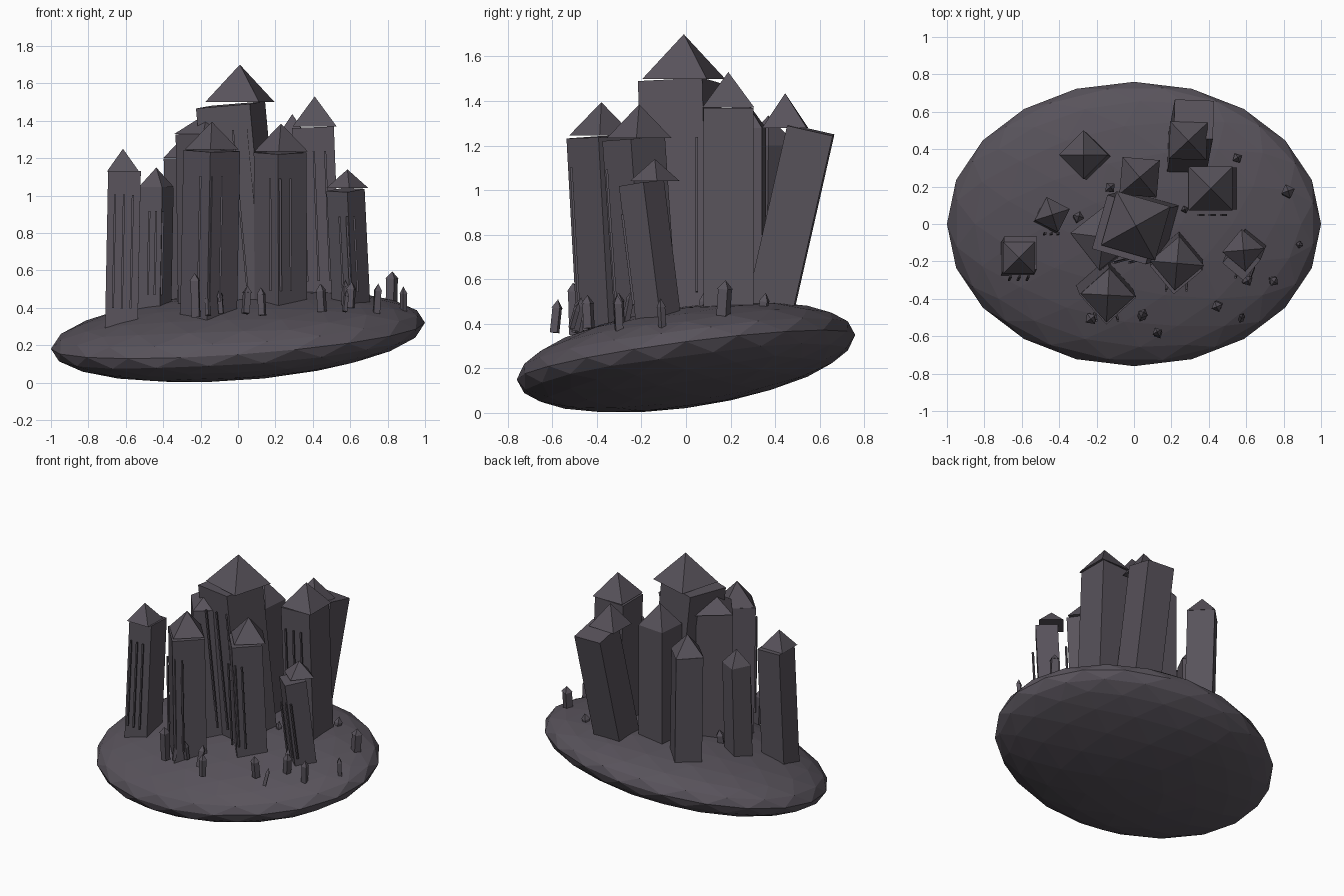
import bpy, bmesh, math, random
from mathutils import Vector, Matrix

if "Cube" in bpy.data.objects:
    bpy.data.objects.remove(bpy.data.objects["Cube"])

random.seed(4)
Z = Vector((0, 0, 1))


def material(name, rgb):
    m = bpy.data.materials.new(name)
    m.diffuse_color = (*rgb, 1)
    m.use_nodes = True
    m.node_tree.nodes["Principled BSDF"].inputs["Base Color"].default_value = m.diffuse_color
    return m


STONE = material("dark violet stone", (0.098, 0.086, 0.105))


def finish(name, bm):
    me = bpy.data.meshes.new(name)
    bmesh.ops.recalc_face_normals(bm, faces=bm.faces)
    bm.to_mesh(me)
    bm.free()
    me.materials.append(STONE)
    ob = bpy.data.objects.new(name, me)
    bpy.context.collection.objects.link(ob)
    return ob


def ground(x, y):
    """Height of the rock's middle plane and of its top surface."""
    mid = 0.25 + 0.07 * x + 0.13 * y
    return mid, mid + 0.218 * math.sqrt(max(0, 1 - x * x - (y / 0.76) ** 2))


def box(bm, matrix, sx, sy, z0, z1):
    m = matrix @ Matrix.Translation((0, 0, (z0 + z1) / 2)) @ Matrix.Diagonal((sx, sy, z1 - z0, 1))
    bmesh.ops.create_cube(bm, size=1, matrix=m)


def pyramid(bm, matrix, side, height):
    m = matrix @ Matrix.Rotation(math.pi / 4, 4, 'Z') @ Matrix.Translation((0, 0, height / 2))
    bmesh.ops.create_cone(bm, cap_ends=True, segments=4, radius1=side / math.sqrt(2),
                          radius2=0, depth=height, matrix=m)


def frame(base, top):
    axis = Vector(top) - Vector(base)
    return Matrix.Translation(base) @ Z.rotation_difference(axis).to_matrix().to_4x4(), axis.length


# Floating rock: a faceted, flattened and sheared ball
bm = bmesh.new()
bmesh.ops.create_icosphere(bm, subdivisions=3, radius=1)
for v in bm.verts:
    x, y, z = v.co
    v.co = (x, 0.76 * y, 0.25 + 0.07 * x + 0.10 * y + 0.218 * z)
finish("floating_rock", bm)

# Towers: name, base xy, body top xyz, side, turn, roof xy, roof z, roof side, apex z, has slats
TOWERS = [
    ("main", (0.07, 0), (-0.04, -0.03, 1.485), 0.30, -16, (0.01, -0.01), 1.50, 0.30, 1.70, True),
    ("far_left", (-0.625, -0.19), (-0.607, -0.155, 1.13), 0.175, 0, (-0.615, -0.18), 1.13, 0.17, 1.25, True),
    ("left", (-0.45, 0.04), (-0.435, 0.05, 1.045), 0.135, -27, (-0.437, 0.05), 1.045, 0.14, 1.15, True),
    ("back_left", (-0.25, 0.36), (-0.27, 0.37, 1.20), 0.18, 45, (-0.27, 0.37), 1.20, 0.185, 1.335, False),
    ("inner_left", (-0.15, -0.08), (-0.165, -0.08, 1.33), 0.24, 38, (-0.165, -0.07), 1.33, 0.25, 1.44, False),
    ("front_left", (-0.16, -0.33), (-0.14, -0.385, 1.24), 0.215, 42, (-0.14, -0.38), 1.245, 0.205, 1.395, True),
    ("front_right", (0.23, -0.17), (0.225, -0.235, 1.23), 0.20, 40, (0.23, -0.21), 1.235, 0.205, 1.385, True),
    ("far_right", (0.61, -0.11), (0.575, -0.20, 1.03), 0.145, 50, (0.585, -0.14), 1.04, 0.16, 1.14, True),
    ("right", (0.44, 0.19), (0.40, 0.19, 1.365), 0.225, 0, (0.41, 0.19), 1.37, 0.235, 1.53, True),
    ("back_right", (0.28, 0.35), (0.32, 0.56, 1.27), 0.21, -2, (0.29, 0.445), 1.28, 0.20, 1.435, False),
    ("back_middle", (0.03, 0.25), (0.03, 0.25, 1.28), 0.20, -5, (0.03, 0.25), 1.28, 0.20, 1.43, False),
]

for name, base, top, side, turn, roof, roof_z, roof_side, apex, slats in TOWERS:
    low, surface = ground(*base)
    m, length = frame((*base, low + 0.03), top)
    spin = Matrix.Rotation(math.radians(turn), 4, 'Z')
    bm = bmesh.new()
    box(bm, m @ spin, side, side, 0, length)
    finish(name + "_tower", bm)
    # Pyramid roof, standing upright on the leaning body
    bm = bmesh.new()
    pyramid(bm, Matrix.Translation((*roof, roof_z)) @ spin, roof_side, apex - roof_z)
    finish(name + "_roof", bm)
    # Three upright slats standing in front of the wall
    if slats:
        bm = bmesh.new()
        for i in (-1, 0, 1):
            offset = Matrix.Translation((i * side * 0.27, -side / 2 - 0.03, 0))
            box(bm, m @ offset, 0.011, 0.011, surface - low + 0.02, length - 0.13)
        finish(name + "_slats", bm)

# Little houses scattered over the rock: x, y, foot z, peak z, width
HOUSES = [
    (-0.225, -0.50, 0.35, 0.585, 0.05), (-0.09, -0.45, 0.37, 0.50, 0.03),
    (0.04, -0.50, 0.37, 0.52, 0.04), (0.13, -0.59, 0.36, 0.51, 0.04),
    (0.45, -0.435, 0.38, 0.53, 0.045), (0.57, -0.515, 0.38, 0.50, 0.025),
    (0.60, -0.30, 0.40, 0.54, 0.045), (0.57, -0.27, 0.41, 0.55, 0.03),
    (0.74, -0.30, 0.37, 0.53, 0.04), (0.82, 0.165, 0.40, 0.595, 0.055),
    (0.885, -0.105, 0.36, 0.515, 0.03), (0.545, 0.34, 0.42, 0.54, 0.04),
    (-0.305, 0.025, 0.38, 0.53, 0.045), (-0.135, 0.185, 0.40, 0.55, 0.045),
    (0.27, 0.07, 0.40, 0.54, 0.03), (-0.16, -0.50, 0.36, 0.49, 0.025),
]
bm = bmesh.new()
for x, y, z0, z1, w in HOUSES:
    lean = (x + random.uniform(-.01, .01), y + random.uniform(-.01, .03), z1 - 0.04)
    m, length = frame((x, y, z0), lean)
    m = m @ Matrix.Rotation(random.uniform(-0.7, 0.7), 4, 'Z')
    box(bm, m, w * 0.85, w * 0.85, 0, length)
    pyramid(bm, m @ Matrix.Translation((0, 0, length)), w, 0.04)
finish("little_houses", bm)
